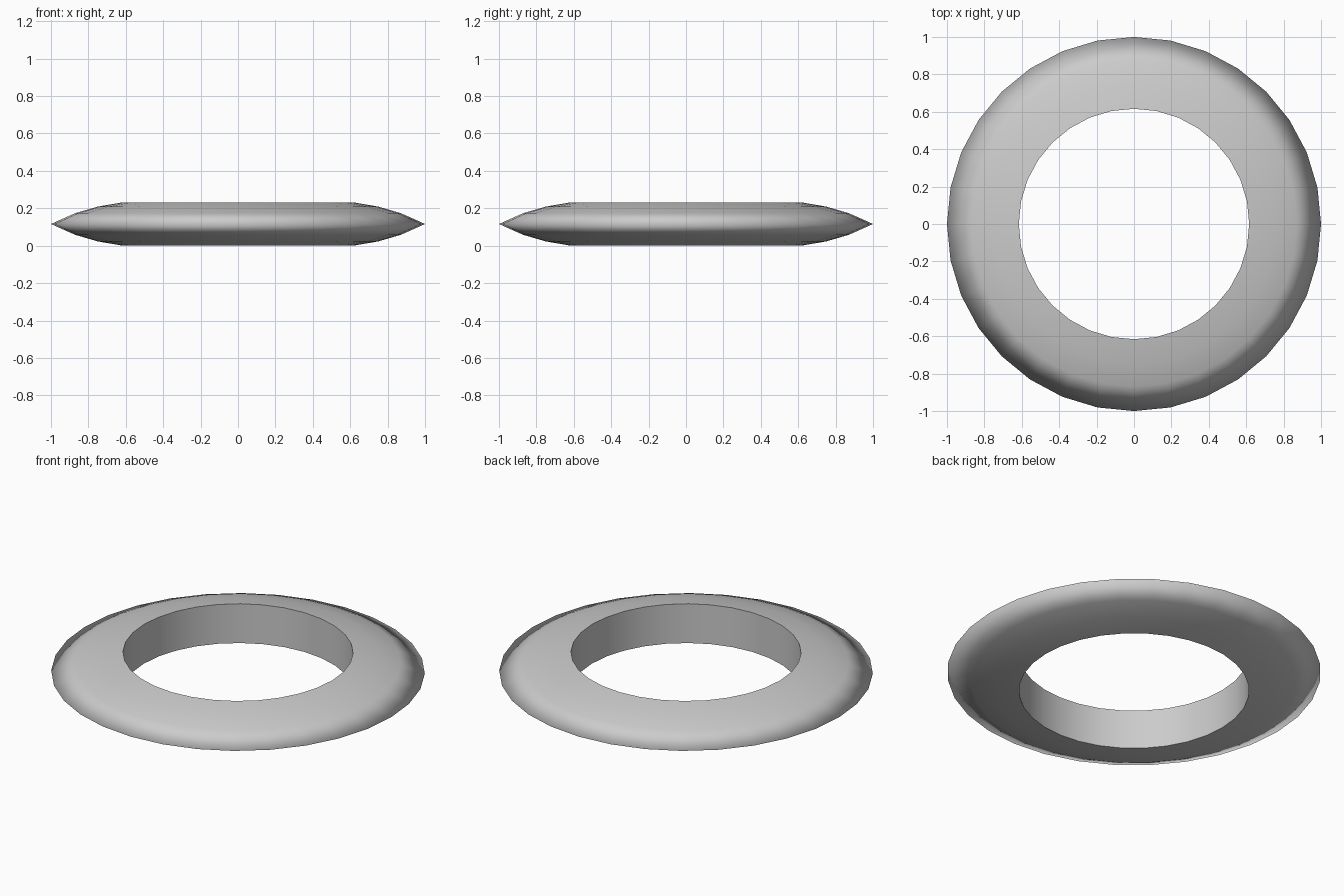
import bpy, bmesh
from math import cos, sin, pi

if "Cube" in bpy.data.objects:
    bpy.data.objects.remove(bpy.data.objects["Cube"])

SEGMENTS = 32
# Closed cross-section (radius, height): straight bore wall, bulged faces, knife-like rim
MID = 0.116
upper = [(0.616, 0.116), (0.75, 0.093), (0.87, 0.058)]
profile = ([(r, MID + h) for r, h in upper] + [(1.0, MID)]
           + [(r, MID - h) for r, h in reversed(upper)])

# Spin the cross-section around z
bm = bmesh.new()
rings = []
for i in range(SEGMENTS):
    a = 2 * pi * i / SEGMENTS
    rings.append([bm.verts.new((r * cos(a), r * sin(a), z)) for r, z in profile])
n = len(profile)
for i in range(SEGMENTS):
    p, q = rings[i], rings[(i + 1) % SEGMENTS]
    for j in range(n):
        k = (j + 1) % n
        bm.faces.new((p[j], p[k], q[k], q[j])).smooth = True
bmesh.ops.recalc_face_normals(bm, faces=bm.faces)

# Keep the two bore edges crisp, the outer rim stays smooth
for i in range(SEGMENTS):
    for j in (0, n - 1):
        bm.edges.get((rings[i][j], rings[(i + 1) % SEGMENTS][j])).smooth = False

mesh = bpy.data.meshes.new("throwing_ring")
bm.to_mesh(mesh)
bm.free()
bpy.context.collection.objects.link(bpy.data.objects.new("throwing_ring", mesh))
